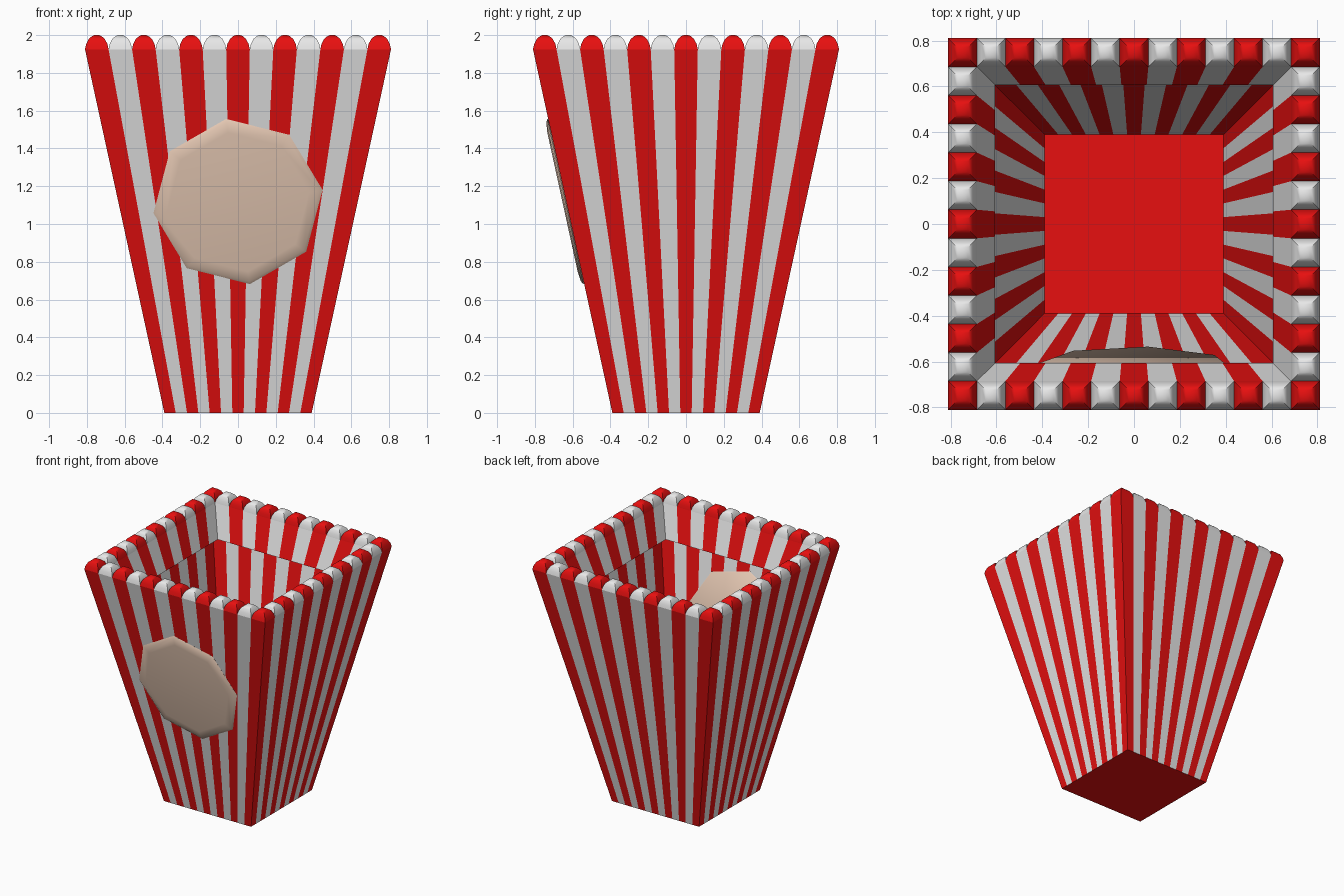
import bpy, bmesh, math
from mathutils import Vector, Matrix

if "Cube" in bpy.data.objects:
    bpy.data.objects.remove(bpy.data.objects["Cube"])

BASE, TOP, RIM_Z = 0.39, 0.81, 1.925   # half widths of base and rim, height where caps start
N = 13                                  # stripes per side
CELL = 2 * TOP / N


def material(name, rgb):
    m = bpy.data.materials.new(name)
    m.diffuse_color = (*rgb, 1)
    m.use_nodes = True
    m.node_tree.nodes["Principled BSDF"].inputs["Base Color"].default_value = m.diffuse_color
    return m


MATS = [material("popcorn_red", (0.8, 0.005, 0.005)), material("stripe_white", (0.8, 0.8, 0.8))]
TAN = material("label_tan", (0.8, 0.59, 0.46))


def finish(name, bm, mats, smooth=None):
    mesh = bpy.data.meshes.new(name)
    bm.to_mesh(mesh)
    bm.free()
    for m in mats:
        mesh.materials.append(m)
    ob = bpy.data.objects.new(name, mesh)
    bpy.context.collection.objects.link(ob)
    if smooth:
        bpy.ops.object.select_all(action='DESELECT')
        ob.select_set(True)
        bpy.context.view_layer.objects.active = ob
        bpy.ops.object.shade_smooth_by_angle(angle=math.radians(smooth))
    return ob


def striped_band(name, n, h0, z0, h1, z1, first, inward=False):
    """Four tapered sides, each split into n stripes of alternating colour."""
    bm = bmesh.new()
    for k in range(4):
        rot = Matrix.Rotation(k * math.pi / 2, 3, 'Z')
        for i in range(n):
            a, b = 2 * i / n - 1, 2 * (i + 1) / n - 1
            pts = [(a * h0, -h0, z0), (b * h0, -h0, z0), (b * h1, -h1, z1), (a * h1, -h1, z1)]
            if inward:
                pts.reverse()
            f = bm.faces.new([bm.verts.new(rot @ Vector(p)) for p in pts])
            f.material_index = (i + first) % 2
    bmesh.ops.remove_doubles(bm, verts=bm.verts, dist=1e-5)
    finish(name, bm, MATS)


# striped outer wall, and the folded lip hanging inside the rim
striped_band("outer_wall", N, BASE, 0, TOP, RIM_Z, 0)
striped_band("inner_lip", N - 2, 0.605, 1.68, TOP - CELL, RIM_Z, 1, inward=True)

# floor
bm = bmesh.new()
bm.faces.new([bm.verts.new((x * BASE, y * BASE, 0)) for x, y in ((-1, -1), (-1, 1), (1, 1), (1, -1))])
finish("floor", bm, MATS[:1])

# rounded cap on every stripe, running around the rim
bm = bmesh.new()
PROFILE = [(0.0, 0.0), (0.006, 0.028), (0.02, 0.055), (0.038, 0.07), (0.05, 0.075)]  # inset, rise
for i in range(N):
    for j in range(N):
        if i not in (0, N - 1) and j not in (0, N - 1):
            continue
        cx, cy = -TOP + CELL * (i + 0.5), -TOP + CELL * (j + 0.5)
        rings = []
        for inset, rise in PROFILE:
            h = CELL / 2 - inset
            rings.append([bm.verts.new((cx + sx * h, cy + sy * h, RIM_Z + rise))
                          for sx, sy in ((-1, -1), (1, -1), (1, 1), (-1, 1))])
        faces = [bm.faces.new(rings[-1])]
        for lo, hi in zip(rings, rings[1:]):
            for k in range(4):
                q = (k + 1) % 4
                faces.append(bm.faces.new((lo[k], lo[q], hi[q], hi[k])))
        for f in faces:
            f.material_index = (i + j) % 2
finish("rim_caps", bm, MATS, 50)

# eight-sided blank label set into the sloping front wall
slope = (TOP - BASE) / RIM_Z
up = Vector((0, -slope, 1)).normalized()
out = Vector((0, -1, -slope)).normalized()
centre = Vector((0, -(BASE + slope * 1.12), 1.12))
bm = bmesh.new()
rings = []
for r, d in ((0.44, -0.007), (0.452, 0.004), (0.435, 0.014), (0.38, 0.02)):
    ring = []
    for k in range(8):
        a = math.radians(8 + 45 * k)
        ring.append(bm.verts.new(centre + Vector((r * math.cos(a), 0, 0)) + up * r * math.sin(a) + out * d))
    rings.append(ring)
for lo, hi in zip(rings, rings[1:]):
    for k in range(8):
        q = (k + 1) % 8
        bm.faces.new((lo[k], lo[q], hi[q], hi[k]))
bm.faces.new(rings[-1])
bm.faces.new(rings[0][::-1])
finish("front_label", bm, [TAN], 60)
